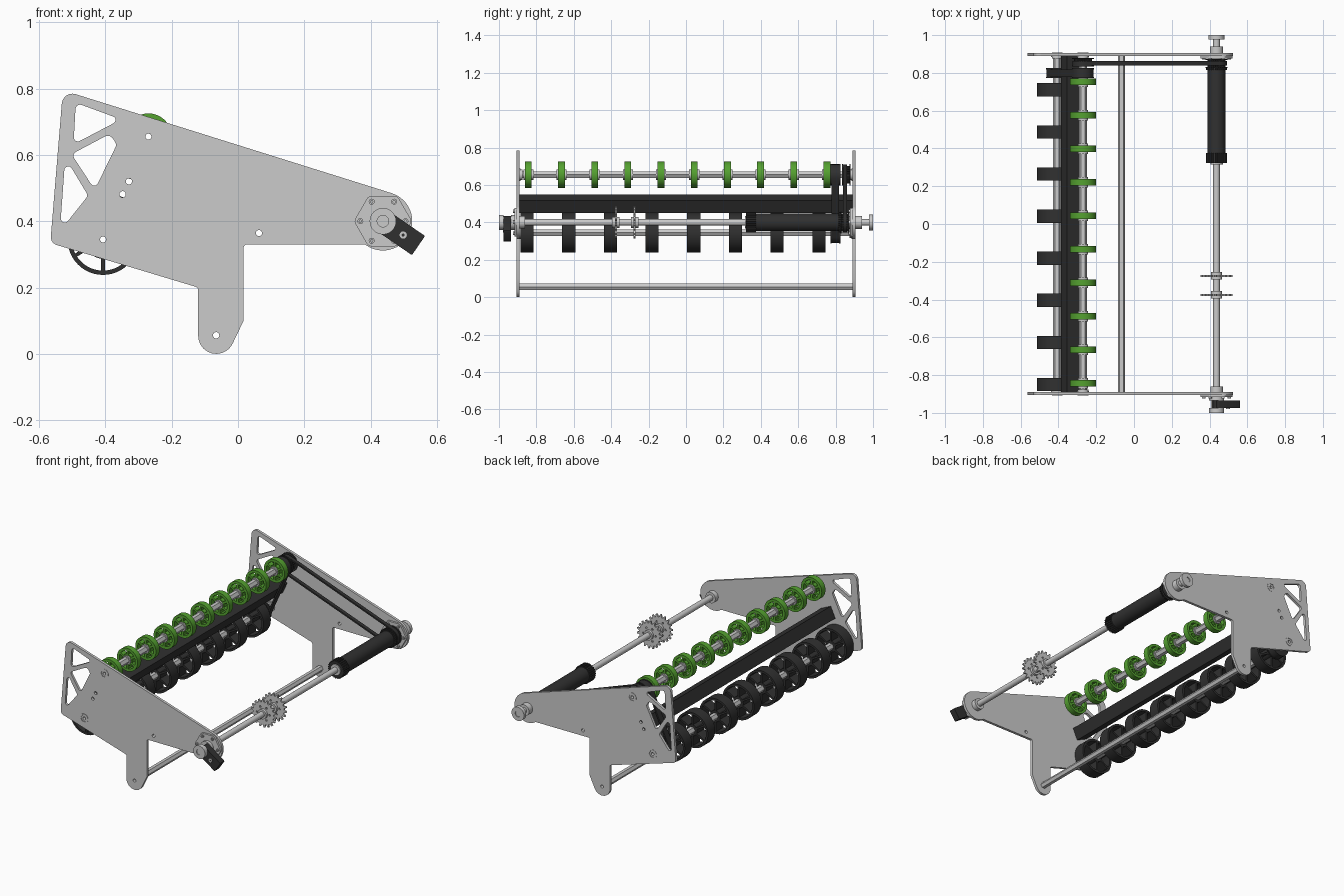
import bpy, bmesh
from math import sin, cos, pi, atan2, asin, tan, radians
from mathutils import Vector

if "Cube" in bpy.data.objects:
    bpy.data.objects.remove(bpy.data.objects["Cube"])


def material(name, col):
    m = bpy.data.materials.new(name)
    m.diffuse_color = (*col, 1)
    m.use_nodes = True
    m.node_tree.nodes["Principled BSDF"].inputs["Base Color"].default_value = m.diffuse_color
    return m


BLACK = material("black", (0.03, 0.03, 0.03))
GREEN = material("green", (0.09, 0.36, 0.03))


# ---- 2D outlines in the x-z plane ----
def arc(c, r, a0, a1, n):
    return [(c[0] + r * cos(a0 + (a1 - a0) * i / n), c[1] + r * sin(a0 + (a1 - a0) * i / n)) for i in range(n + 1)]


def circle(c, r, n=32, a0=0.0):
    return arc(c, r, a0, a0 + 2 * pi, n)[:-1]


def rounded(pts, n=6):
    """Polygon of (x, z, corner radius)."""
    out = []
    for i, (x, z, r) in enumerate(pts):
        p = Vector((x, z))
        if r == 0:
            out.append((x, z))
            continue
        q, s = pts[i - 1], pts[(i + 1) % len(pts)]
        u = (Vector(q[:2]) - p).normalized()
        v = (Vector(s[:2]) - p).normalized()
        half = u.angle(v) / 2
        c = p + (u + v).normalized() * (r / sin(half))
        t0, t1 = p + u * (r / tan(half)) - c, p + v * (r / tan(half)) - c
        a0, a1 = atan2(t0.y, t0.x), atan2(t1.y, t1.x)
        d = (a1 - a0 + pi) % (2 * pi) - pi
        out += arc(c, r, a0, a0 + d, n)
    return out


def loop_belt(a, b, r):
    t = atan2(b[1] - a[1], b[0] - a[0])
    return arc(b, r, t - pi / 2, t + pi / 2, 14) + arc(a, r, t + pi / 2, t + 1.5 * pi, 14)


def toothed(c, r, depth, n):
    out = []
    for i in range(n):
        for f, rr in ((0, r - depth), (0.35, r - depth), (0.55, r), (0.8, r)):
            a = 2 * pi * (i + f) / n
            out.append((c[0] + rr * cos(a), c[1] + rr * sin(a)))
    return out


def spoke_gaps(c, r0, r1, n, w):
    gaps = []
    for i in range(n):
        a, b = pi / 2 + 2 * pi * i / n, pi / 2 + 2 * pi * (i + 1) / n
        d0, d1 = asin(w / 2 / r0), asin(w / 2 / r1)
        gaps.append(arc(c, r1, a + d1, b - d1, 8) + arc(c, r0, b - d0, a + d0, 5))
    return gaps


# ---- extrude outlines (first is outside, rest are holes) along y ----
def prism(name, loops, y0, y1, mat=None):
    cu = bpy.data.curves.new(name, 'CURVE')
    cu.dimensions, cu.fill_mode, cu.extrude = '2D', 'BOTH', (y1 - y0) / 2
    for lp in loops:
        s = cu.splines.new('POLY')
        s.points.add(len(lp) - 1)
        for p, (x, z) in zip(s.points, lp):
            p.co = (x, z, 0, 1)
        s.use_cyclic_u = True
    ob = bpy.data.objects.new(name, cu)
    bpy.context.collection.objects.link(ob)
    ob.location.y = (y0 + y1) / 2
    ob.rotation_euler.x = pi / 2
    bpy.ops.object.select_all(action='DESELECT')
    ob.select_set(True)
    bpy.context.view_layer.objects.active = ob
    bpy.ops.object.convert(target='MESH')
    ob = bpy.context.object
    bm = bmesh.new()
    bm.from_mesh(ob.data)
    bmesh.ops.remove_doubles(bm, verts=bm.verts, dist=1e-5)
    bmesh.ops.recalc_face_normals(bm, faces=bm.faces)
    bm.to_mesh(ob.data)
    bm.free()
    bpy.ops.object.shade_smooth_by_angle(angle=radians(30))
    if mat:
        ob.data.materials.clear()
        ob.data.materials.append(mat)
    return ob


def copies(ob, ys):
    for y in ys:
        o = ob.copy()
        o.location.y = y
        bpy.context.collection.objects.link(o)


UP, LOW, AXLE, FOOT = (-0.27, 0.655), (-0.407, 0.345), (0.437, 0.40), (-0.066, 0.056)

# side plates with truss cut-outs and bores
outline = [(-0.528, 0.795, 0.032), (-0.566, 0.334, 0.025), (-0.12, 0.2, 0.012), (-0.12, 0, 0.054),
           (-0.031, 0, 0.054), (0.017, 0.10, 0), (0.017, 0.33, 0.01)]
outline += [(x, z, 0) for x, z in arc(AXLE, 0.0885, radians(-127), radians(72.6), 24)]
cuts = [[(-0.489, 0.757, .014), (-0.496, 0.632, .012), (-0.366, 0.7, .012), (-0.372, 0.714, .01)],
        [(-0.502, 0.602, .014), (-0.385, 0.664, .02), (-0.366, 0.63, .012), (-0.432, 0.495, .012)],
        [(-0.521, 0.592, .012), (-0.537, 0.37, .012), (-0.452, 0.477, .014)]]
holes = [rounded(c) for c in cuts]
holes += [circle(p, 0.0095, 14) for p in ((-0.329, 0.52), (-0.348, 0.481), (0.063, 0.364), FOOT)]
holes += [circle(p, 0.028) for p in (UP, LOW, AXLE)]
plate = prism("side_plate", [rounded(outline)] + holes, -0.905, -0.889)
copies(plate, [0.897])

# hollow hex shafts with flanged bearings
for c, nm in ((UP, "upper"), (LOW, "lower")):
    prism(nm + "_hex_shaft", [circle(c, 0.021, 6), circle(c, 0.009, 14)], -0.904, 0.904)
    bearing = prism(nm + "_bearing", [circle(c, 0.028), circle(c, 0.021, 6)], -0.907, -0.875)
    copies(bearing, [0.891])
    flange = prism(nm + "_bearing_flange", [circle(c, 0.033), circle(c, 0.021, 6)], -0.889, -0.884)
    copies(flange, [0.8865])

# lower cross tube and tilted square beam
prism("foot_cross_tube", [circle(FOOT, 0.019, 6), circle(FOOT, 0.0095, 14)], -0.889, 0.889)
beam_c, tilt = (-0.338, 0.5005), radians(65 + 45)
prism("square_beam", [circle(beam_c, 0.052, 4, tilt), circle(beam_c, 0.042, 4, tilt)], -0.889, 0.889, BLACK)

# small green wheels on the upper shaft
gw = prism("green_wheel", [circle(UP, 0.07, 40), circle(UP, 0.021, 6)] + spoke_gaps(UP, 0.034, 0.054, 6, 0.013),
           -0.861, -0.825, GREEN)
hub = prism("green_wheel_spacer", [circle(UP, 0.027, 20), circle(UP, 0.021, 6)], -0.87, -0.816)
ys = [-0.843 + 0.1774 * i for i in range(1, 10)]
copies(gw, ys)
copies(hub, ys)

# large black wheels on the lower shaft
bw = prism("black_wheel", [circle(LOW, 0.107, 48), circle(LOW, 0.021, 6)] + spoke_gaps(LOW, 0.034, 0.094, 6, 0.011),
           -0.885, -0.815, BLACK)
copies(bw, [-0.85 + 0.2229 * i for i in range(1, 8)])

# pulleys and the two drive belts
for nm, c, y0, y1 in (("upper_inner", UP, 0.772, 0.825), ("upper_outer", UP, 0.833, 0.88),
                      ("lower", LOW, 0.772, 0.825), ("axle", AXLE, 0.825, 0.873)):
    prism(nm + "_pulley", [toothed(c, 0.048, 0.006, 24), circle(c, 0.017, 6)], y0, y1, BLACK)
    for y in (y0, y1 - 0.006):
        prism(nm + "_pulley_rim", [circle(c, 0.058), circle(c, 0.02, 16)], y, y + 0.006, BLACK)
prism("short_belt", [loop_belt(LOW, UP, 0.056), loop_belt(LOW, UP, 0.047)], 0.779, 0.818, BLACK)
prism("long_belt", [loop_belt(UP, AXLE, 0.055), loop_belt(UP, AXLE, 0.046)], 0.839, 0.862, BLACK)

# pivot axle, roller and its toothed ends
prism("pivot_axle", [circle(AXLE, 0.0175, 24)], -0.995, 0.995)
prism("roller", [circle(AXLE, 0.047, 40), circle(AXLE, 0.03)], 0.33, 0.83, BLACK)
for y0, y1 in ((0.322, 0.375), (0.815, 0.826)):
    prism("roller_end", [toothed(AXLE, 0.055, 0.005, 28), circle(AXLE, 0.032)], y0, y1, BLACK)
prism("roller_hub", [circle(AXLE, 0.033), circle(AXLE, 0.0175, 24)], 0.315, 0.35)

# pair of sprockets
bolts = [circle((AXLE[0] + 0.042 * cos(a * pi / 3), AXLE[1] + 0.042 * sin(a * pi / 3)), 0.006, 10) for a in range(6)]
sp = prism("sprocket", [toothed(AXLE, 0.085, 0.016, 18), circle(AXLE, 0.0175, 24)] + bolts, -0.28, -0.27)
sh = prism("sprocket_hub", [circle(AXLE, 0.029), circle(AXLE, 0.0175, 24)], -0.295, -0.255)
copies(sp, [-0.375])
copies(sh, [-0.375])

# six-bolt flanges on both plates, hubs and end caps
ring = [(AXLE[0] + 0.068 * cos(a * pi / 3), AXLE[1] + 0.068 * sin(a * pi / 3)) for a in range(6)]
hexa = [(x, z, 0.017) for x, z in circle(AXLE, 0.0876, 6)]
fl = prism("pivot_flange", [rounded(hexa), circle(AXLE, 0.0175, 24)], -0.917, -0.905)
copies(fl, [0.883])
for p in ring:
    b = prism("flange_bolt", [circle(p, 0.009, 12), circle(p, 0.004, 6)], -0.924, -0.917)
    copies(b, [0.8735])
for y0, y1, r in ((-0.935, -0.917, 0.04), (-0.889, -0.86, 0.033), (-1.0, -0.975, 0.04),
                  (0.905, 0.94, 0.034), (0.86, 0.889, 0.034), (0.978, 1.0, 0.042)):
    prism("axle_collar", [circle(AXLE, r), circle(AXLE, 0.0175, 24)], y0, y1)
for a in range(6):
    p = (AXLE[0] + 0.023 * cos(a * pi / 3), AXLE[1] + 0.023 * sin(a * pi / 3))
    copies(prism("collar_screw", [circle(p, 0.0045, 8)], -1.0, -0.99), [])

# dark sensor arm on the front end of the axle
d, n = Vector((0.825, -0.565)), Vector((0.565, 0.825))
base = Vector(AXLE)
corners = [base + d * s + n * t for s, t in ((-0.01, -0.035), (0.13, -0.035), (0.13, 0.035), (-0.01, 0.035))]
prism("sensor_arm", [rounded([(p.x, p.y, 0.004) for p in corners], 3), circle(AXLE, 0.0175, 24)], -0.975, -0.935, BLACK)
prism("sensor_arm_bolt", [circle(base + d * 0.074, 0.011, 16), circle(base + d * 0.074, 0.005, 6)], -0.979, -0.975)
